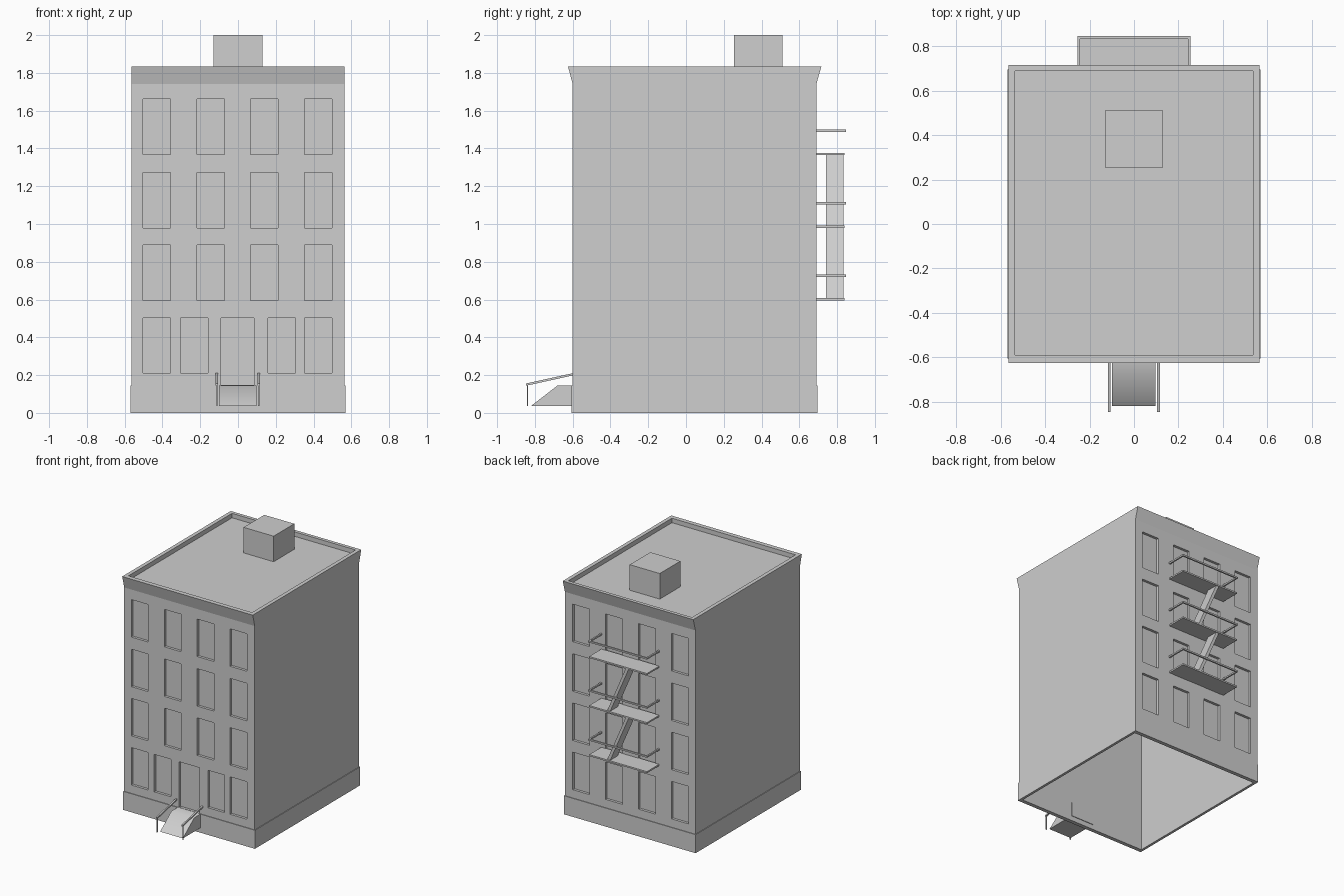
import bpy
import bmesh
from mathutils import Vector

if "Cube" in bpy.data.objects:
    bpy.data.objects.remove(bpy.data.objects["Cube"])

grey = bpy.data.materials.new("plain_grey")
grey.use_nodes = True
GREY = (0.62, 0.62, 0.62, 1)
grey.diffuse_color = GREY
grey.node_tree.nodes["Principled BSDF"].inputs["Base Color"].default_value = GREY


def finish(name, bm):
    bmesh.ops.recalc_face_normals(bm, faces=bm.faces)
    mesh = bpy.data.meshes.new(name)
    bm.to_mesh(mesh)
    bm.free()
    mesh.materials.append(grey)
    obj = bpy.data.objects.new(name, mesh)
    bpy.context.collection.objects.link(obj)
    return obj


def add_box(bm, x0, x1, y0, y1, z0, z1):
    verts = bmesh.ops.create_cube(bm, size=1)["verts"]
    for v in verts:
        v.co = Vector((x0 if v.co.x < 0 else x1,
                       y0 if v.co.y < 0 else y1,
                       z0 if v.co.z < 0 else z1))


def box(name, *bounds):
    bm = bmesh.new()
    add_box(bm, *bounds)
    return finish(name, bm)


def extrude(name, points, axis, start, end):
    """Extrude a 2D outline of (horizontal, z) along x or y."""
    bm = bmesh.new()
    place = (lambda h, z, t: (t, h, z)) if axis == "x" else (lambda h, z, t: (h, t, z))
    face = bm.faces.new([bm.verts.new(place(h, z, start)) for h, z in points])
    ext = bmesh.ops.extrude_face_region(bm, geom=[face])["geom"]
    move = Vector(place(0, 0, end - start))
    bmesh.ops.translate(bm, verts=[g for g in ext if isinstance(g, bmesh.types.BMVert)], vec=move)
    return finish(name, bm)


# Building shell: hollow, open underneath, with plinth, flared cornice and parapet
rings = [  # z, half width, front y, back y
    (1.78, 0.55, -0.575, 0.665),
    (0.0, 0.55, -0.575, 0.665),
    (0.0, 0.57, -0.605, 0.695),
    (0.145, 0.57, -0.605, 0.695),
    (0.145, 0.565, -0.6, 0.69),
    (1.74, 0.565, -0.6, 0.69),
    (1.835, 0.565, -0.625, 0.717),
    (1.835, 0.535, -0.59, 0.69),
    (1.80, 0.535, -0.59, 0.69),
]
bm = bmesh.new()
loops = [[bm.verts.new(p) for p in ((-w, f, z), (w, f, z), (w, b, z), (-w, b, z))]
         for z, w, f, b in rings]
for low, high in zip(loops, loops[1:]):
    for i in range(4):
        j = (i + 1) % 4
        bm.faces.new((low[i], low[j], high[j], high[i]))
bm.faces.new(loops[0])
bm.faces.new(loops[-1])
building = finish("building", bm)

# Recessed windows and door
columns = (-0.43, -0.145, 0.14, 0.425)
ground_front = (-0.43, -0.232, 0.232, 0.425)
sills = (0.21, 0.595, 0.98, 1.368)
HALF_W, HEIGHT, DEPTH = 0.073, 0.293, 0.02
cut = bmesh.new()
for row, z in enumerate(sills):
    for x in (ground_front if row == 0 else columns):
        add_box(cut, x - HALF_W, x + HALF_W, -0.7, -0.6 + DEPTH, z, z + HEIGHT)
    for x in columns:
        add_box(cut, x - HALF_W, x + HALF_W, 0.69 - DEPTH, 0.8, z, z + HEIGHT)
add_box(cut, -0.09, 0.086, -0.7, -0.6 + DEPTH, 0.147, 0.503)
cutter = finish("window_cutter", cut)
cutter.hide_render = True
mod = building.modifiers.new("windows", "BOOLEAN")
mod.operation = "DIFFERENCE"
mod.solver = "EXACT"
mod.object = cutter
bpy.context.view_layer.objects.active = building
bpy.ops.object.modifier_apply(modifier=mod.name)
bpy.data.objects.remove(cutter)

# Rooftop hut
box("roof_hut", -0.13, 0.13, 0.255, 0.51, 1.79, 2.0)

# Entrance ramp with softly shaded slope
ramp = extrude("entrance_ramp", [(-0.82, 0.037), (-0.68, 0.145), (-0.57, 0.145), (-0.57, 0.037)],
               "x", -0.1, 0.097)
bpy.ops.object.select_all(action="DESELECT")
ramp.select_set(True)
bpy.context.view_layer.objects.active = ramp
bpy.ops.object.shade_smooth_by_angle(angle=0.9)

# Ramp handrails and posts
for side, x in (("right", -0.112), ("left", 0.11)):
    extrude(side + "_ramp_rail", [(-0.846, 0.144), (-0.6, 0.198), (-0.6, 0.21), (-0.846, 0.156)],
            "x", x - 0.006, x + 0.006)
    box(side + "_ramp_post", x - 0.003, x + 0.003, -0.842, -0.836, 0.037, 0.15)

# Fire escape: landings, three-sided rails and stair flights
landings = (0.602, 0.986, 1.37)
for i, z in enumerate(landings, 1):
    box(f"landing_{i}", -0.25, 0.25, 0.685, 0.84, z - 0.006, z + 0.006)
    top = z + 0.124
    bm = bmesh.new()
    add_box(bm, -0.255, 0.255, 0.834, 0.846, top - 0.006, top + 0.006)
    for x in (-0.249, 0.249):
        add_box(bm, x - 0.006, x + 0.006, 0.685, 0.834, top - 0.006, top + 0.006)
    finish(f"landing_rail_{i}", bm)
for i, (low, high) in enumerate(zip(landings, landings[1:]), 1):
    extrude(f"stair_flight_{i}", [(0.10, low), (0.075, low), (-0.09, high), (-0.065, high)],
            "y", 0.742, 0.834)
